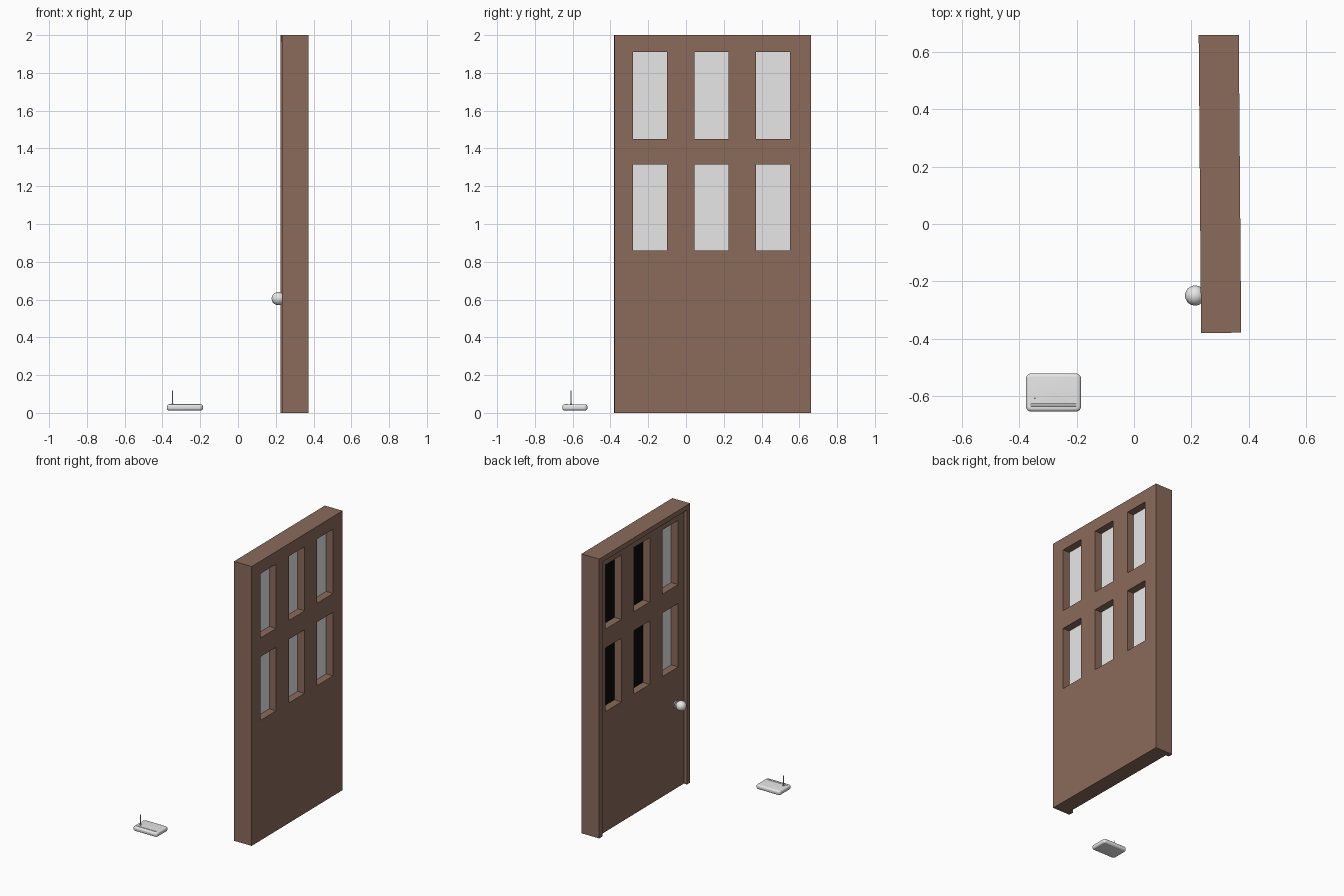
import bpy, bmesh, math
from mathutils import Matrix, Vector

if "Cube" in bpy.data.objects:
    bpy.data.objects.remove(bpy.data.objects["Cube"])

# ---- colours ----
def mat(name, rgb):
    m = bpy.data.materials.new(name)
    m.diffuse_color = (*rgb, 1)
    m.use_nodes = True
    m.node_tree.nodes["Principled BSDF"].inputs["Base Color"].default_value = m.diffuse_color
    return m

WOOD = mat("brown wood", (0.256, 0.146, 0.104))
GREY = mat("light grey", (0.8, 0.8, 0.8))
BLACK = mat("black", (0.003, 0.003, 0.003))

# the door stands slightly turned; its parts are built around its own centre
DOOR = Matrix.Translation((0.30, 0.14, 0)) @ Matrix.Rotation(0.008, 4, 'Z')
WORLD = Matrix.Identity(4)

def finish(name, bm, material, base, smooth=False):
    me = bpy.data.meshes.new(name)
    bm.normal_update()
    bm.to_mesh(me)
    bm.free()
    ob = bpy.data.objects.new(name, me)
    bpy.context.collection.objects.link(ob)
    me.materials.append(material)
    ob.matrix_world = base
    if smooth:
        bpy.ops.object.select_all(action='DESELECT')
        ob.select_set(True)
        bpy.context.view_layer.objects.active = ob
        bpy.ops.object.shade_smooth_by_angle(angle=math.radians(40))
    return ob

def box_bm(lo, hi):
    bm = bmesh.new()
    lo, hi = Vector(lo), Vector(hi)
    bmesh.ops.create_cube(bm, size=1)
    bmesh.ops.scale(bm, vec=hi - lo, verts=bm.verts)
    bmesh.ops.translate(bm, vec=(lo + hi) / 2, verts=bm.verts)
    return bm

def box(name, lo, hi, material, base):
    return finish(name, box_bm(lo, hi), material, base)

def cylinder(name, r, length, loc, rot, material, base, n=24):
    bm = bmesh.new()
    bmesh.ops.create_cone(bm, cap_ends=True, segments=n, radius1=r, radius2=r,
                          depth=length, matrix=Matrix.Translation(loc) @ rot)
    return finish(name, bm, material, base, True)

def rounded_box(name, lo, hi, corner, edge, material):
    """Box with rounded vertical corners, then softened rims."""
    bm = box_bm(lo, hi)
    up = [e for e in bm.edges if abs(e.verts[0].co.z - e.verts[1].co.z) > 1e-4]
    bmesh.ops.bevel(bm, geom=up, offset=corner, segments=6, profile=0.5, affect='EDGES')
    rim = [e for e in bm.edges if abs(e.verts[0].co.z - e.verts[1].co.z) < 1e-5]
    bmesh.ops.bevel(bm, geom=rim, offset=edge, segments=5, profile=0.5, affect='EDGES')
    return finish(name, bm, material, WORLD, True)

# ---- door leaf with its frame: one block, recessed on the knob side ----
COLS = [(-0.28, -0.10), (0.045, 0.225), (0.37, 0.55)]
ROWS = [(0.86, 1.315), (1.45, 1.91)]
door = box("door_and_frame", (-0.07, -0.52, 0), (0.07, 0.52, 2), WOOD, DOOR)

cutters = [box("recess_cutter", (-0.1, -0.485, -0.1), (-0.045, 0.485, 1.965), WOOD, DOOR)]
for y0, y1 in COLS:
    for z0, z1 in ROWS:
        cutters.append(box("window_cutter", (-0.2, y0 - 0.14, z0), (0.2, y1 - 0.14, z1), WOOD, DOOR))
bpy.context.view_layer.objects.active = door
for c in cutters:
    md = door.modifiers.new("cut", 'BOOLEAN')
    md.operation, md.solver, md.object = 'DIFFERENCE', 'EXACT', c
    bpy.ops.object.modifier_apply(modifier=md.name)
for c in cutters:
    bpy.data.objects.remove(c)

# ---- window panes: two columns are black on the knob side ----
for i, (y0, y1) in enumerate(COLS):
    for z0, z1 in ROWS:
        pane = box("window_pane", (0.01, y0 - 0.14, z0), (0.016, y1 - 0.14, z1), GREY, DOOR)
        pane.data.materials.append(BLACK)
        for p in pane.data.polygons:
            if i > 0 and p.normal.x < -0.5:
                p.material_index = 1

# ---- door knob ----
ACROSS = Matrix.Rotation(math.pi / 2, 4, 'Y')
bm = bmesh.new()
bmesh.ops.create_uvsphere(bm, u_segments=32, v_segments=16, radius=0.035,
                          matrix=Matrix.Translation((-0.090, -0.389, 0.605)))
finish("knob", bm, GREY, DOOR, True)
cylinder("knob_neck", 0.014, 0.03, (-0.052, -0.389, 0.605), ACROSS, GREY, DOOR)
cylinder("knob_rose", 0.025, 0.008, (-0.047, -0.389, 0.605), ACROSS, GREY, DOOR)

# ---- small device lying beside the door ----
rounded_box("device_body", (-0.377, -0.655, 0.013), (-0.185, -0.522, 0.045), 0.018, 0.012, GREY)
rounded_box("device_front_bar", (-0.362, -0.637, 0.040), (-0.2, -0.627, 0.048), 0.0045, 0.002, GREY)
cylinder("antenna", 0.003, 0.077, (-0.346, -0.609, 0.0795), WORLD, GREY, WORLD, 12)
cylinder("antenna_base", 0.005, 0.008, (-0.346, -0.609, 0.046), WORLD, GREY, WORLD, 12)
